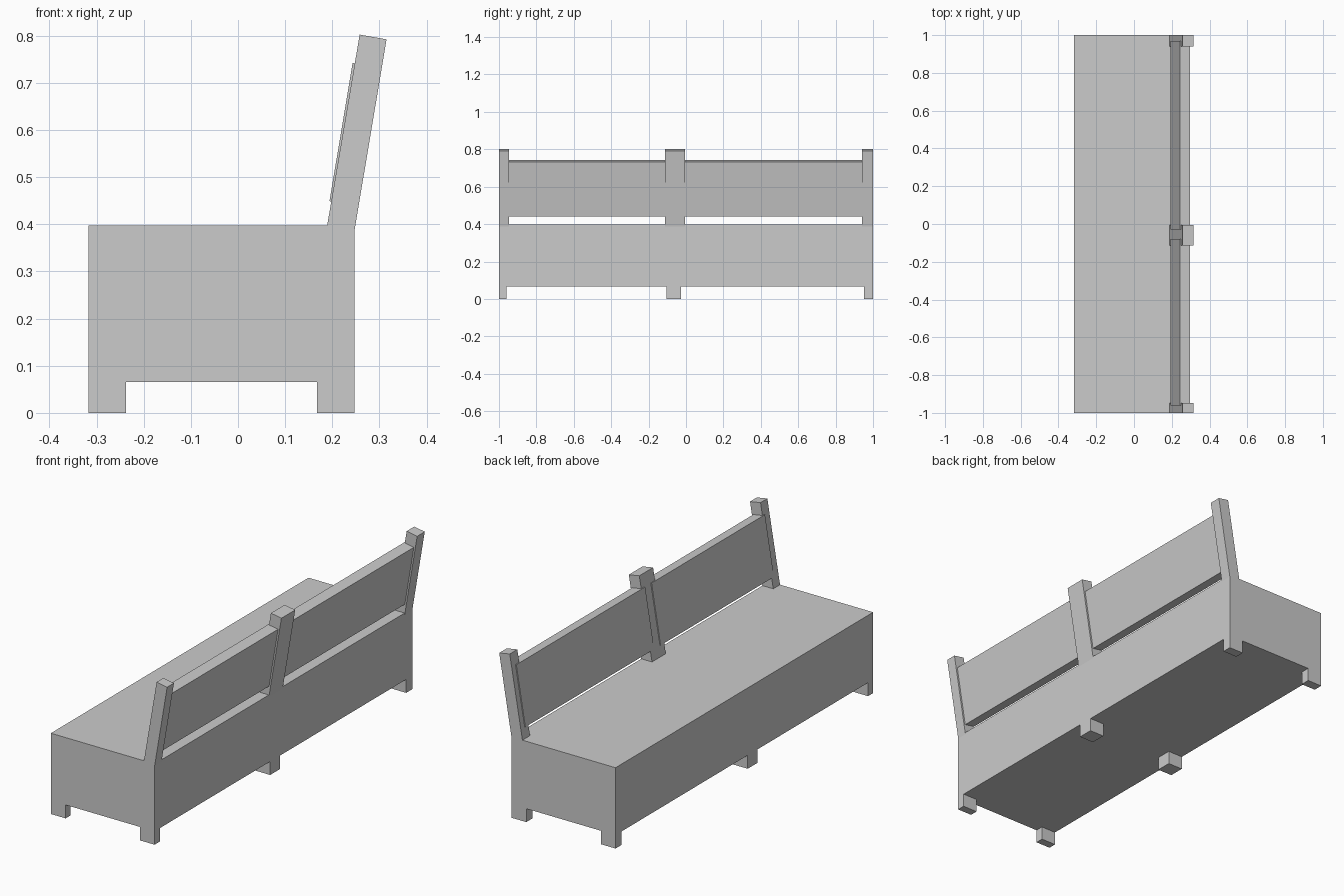
import bpy

if "Cube" in bpy.data.objects:
    bpy.data.objects.remove(bpy.data.objects["Cube"])


def extrude_y(name, profile, y0, y1):
    """Extrude an XZ profile (counter-clockwise seen from the front) from y0 to y1."""
    n = len(profile)
    verts = [(x, y0, z) for x, z in profile] + [(x, y1, z) for x, z in profile]
    faces = [tuple(range(n)), tuple(range(2 * n - 1, n - 1, -1))]
    for i in range(n):
        j = (i + 1) % n
        faces.append((i, i + n, j + n, j))
    mesh = bpy.data.meshes.new(name)
    mesh.from_pydata(verts, [], faces)
    mesh.update()
    obj = bpy.data.objects.new(name, mesh)
    bpy.context.collection.objects.link(obj)
    return obj


def rect(x0, x1, z0, z1):
    return [(x0, z0), (x1, z0), (x1, z1), (x0, z1)]


FRONT, BACK = -0.317, 0.247
LEG_TOP, SEAT_TOP = 0.066, 0.397

# Solid seat box
extrude_y("seat", rect(FRONT, BACK, LEG_TOP, SEAT_TOP), -1, 1)

# Short feet: left, middle and right, in a front and a back row
for side, y0, y1 in (("left", -1, -0.96), ("middle", -0.103, -0.026), ("right", 0.953, 1)):
    extrude_y(f"front_leg_{side}", rect(FRONT, -0.237, 0, LEG_TOP), y0, y1)
    extrude_y(f"back_leg_{side}", rect(0.168, BACK, 0, LEG_TOP), y0, y1)

# Leaning backrest posts
post = [(0.189, 0.397), (0.247, 0.387), (0.315, 0.792), (0.258, 0.802)]
for side, y0, y1 in (("left", -1, -0.947), ("middle", -0.113, -0.006), ("right", 0.941, 1)):
    extrude_y(f"back_post_{side}", post, y0, y1)

# Backrest panels, slightly proud of the posts in front and recessed behind
panel = [(0.194, 0.449), (0.248, 0.440), (0.297, 0.733), (0.243, 0.742)]
for side, y0, y1 in (("left", -0.96, -0.08), ("right", -0.03, 0.97)):
    extrude_y(f"back_panel_{side}", panel, y0, y1)
